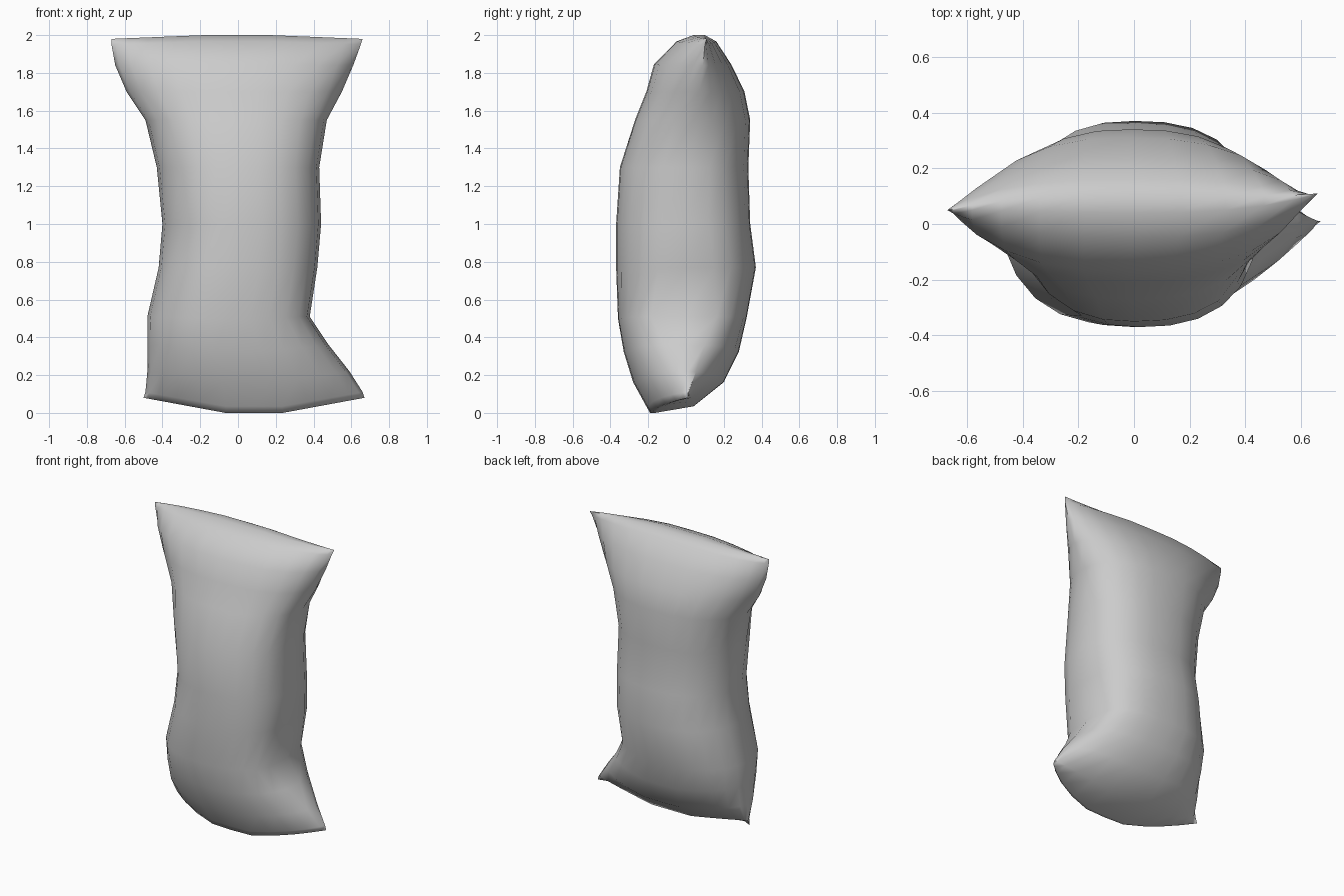
import bpy
import bmesh
import math

default_cube = bpy.data.objects.get("Cube")
if default_cube:
    bpy.data.objects.remove(default_cube, do_unlink=True)


def flat_material(name, colour):
    material = bpy.data.materials.new(name)
    material.use_nodes = True
    material.diffuse_color = colour
    material.node_tree.nodes["Principled BSDF"].inputs["Base Color"].default_value = colour
    return material


# Pillow levels: side height, right edge, left edge, front, back,
# right and left seam depth, right and left roundness
LEVELS = [
    (.08, -.5, .67, -.19, -.17, .02, .01, 1, 1),
    (.11, -.49, .66, -.21, .04, .02, .01, .7, .8),
    (.22, -.48, .59, -.28, .2, .01, .01, .5, .6),
    (.36, -.48, .48, -.33, .28, .01, 0, .5, .42),
    (.51, -.48, .38, -.36, .32, .02, 0, .52, .27),
    (.77, -.42, .42, -.37, .37, .03, 0, .55, .37),
    (1, -.4, .44, -.37, .34, .04, 0, .57, .42),
    (1.3, -.43, .43, -.35, .33, .03, .01, .55, .42),
    (1.55, -.49, .47, -.27, .34, .03, .04, .58, .45),
    (1.7, -.59, .55, -.21, .31, .04, .07, .68, .55),
    (1.84, -.65, .61, -.17, .24, .05, .09, .75, .65),
    (1.95, -.67, .65, -.05, .16, .05, .1, .8, .8),
    (1.98, -.67, .66, .04, .1, .05, .11, 1, 1),
]
COLUMNS = 12


def level_ring(bm, level):
    """One closed cross-section with a pinched seam at either side."""
    z, right, left, front, back, seam_right, seam_left, round_right, round_left = level
    ring = []
    for i in range(COLUMNS * 2):
        u = -math.cos(math.pi * i / COLUMNS)
        roundness = round_left if u > 0 else round_right
        bulge = max(0, 1 - abs(u) ** 2.5) ** roundness
        face_depth = front if i <= COLUMNS else back
        seam_depth = seam_right + (seam_left - seam_right) * (u + 1) / 2
        x = (left + right) / 2 + u * (left - right) / 2
        y = seam_depth + (face_depth - seam_depth) * bulge
        # The lower hem sags and the upper hem rises across a flat middle
        sag = .08 * max(0, 1 - (z - .08) / .5)
        rise = .02 * max(0, (z - 1.8) / .18)
        ring.append(bm.verts.new((x, y, z + (rise - sag) * min(1, 1.35 * (1 - abs(u))))))
    return ring


# Pillow skin: neighbouring rings are bridged, then the two hems are closed
bm = bmesh.new()
rings = [level_ring(bm, level) for level in LEVELS]
for lower, upper in zip(rings, rings[1:]):
    for i in range(len(lower)):
        j = (i + 1) % len(lower)
        bm.faces.new((lower[i], lower[j], upper[j], upper[i]))
for hem in (rings[0], rings[-1]):
    for i in range(COLUMNS):
        strip = [hem[i], hem[i + 1], hem[-i - 1], hem[-i]]
        if i == 0:
            strip.pop()
        elif i == COLUMNS - 1:
            strip.pop(1)
        bm.faces.new(strip)
bmesh.ops.recalc_face_normals(bm, faces=bm.faces)

mesh = bpy.data.meshes.new("pillow")
bm.to_mesh(mesh)
bm.free()
pillow = bpy.data.objects.new("pillow", mesh)
bpy.context.collection.objects.link(pillow)
mesh.materials.append(flat_material("grey fabric", (.6, .6, .6, 1)))

# Soft cloth shading
bpy.ops.object.select_all(action='DESELECT')
pillow.select_set(True)
bpy.context.view_layer.objects.active = pillow
bpy.ops.object.shade_smooth_by_angle(angle=math.radians(70))
